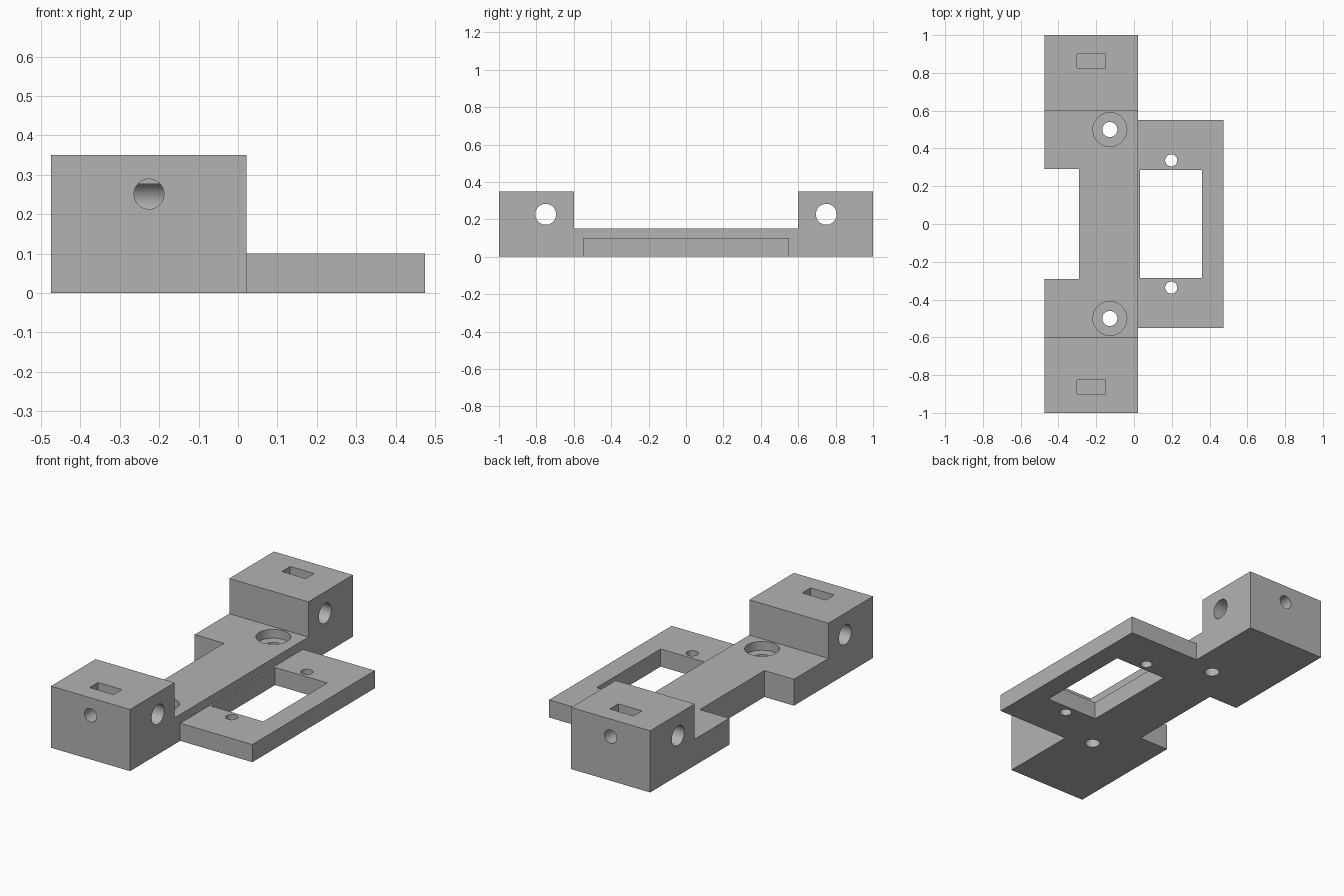
import bpy
import bmesh
from math import pi, radians
from mathutils import Matrix, Vector

cube = bpy.data.objects.get("Cube")
if cube:
    bpy.data.objects.remove(cube, do_unlink=True)

grey = bpy.data.materials.new("plain grey")
grey.use_nodes = True
GREY = (0.45, 0.45, 0.45, 1.0)
grey.diffuse_color = GREY
grey.node_tree.nodes["Principled BSDF"].inputs["Base Color"].default_value = GREY


def finish(name, bm):
    bmesh.ops.recalc_face_normals(bm, faces=bm.faces)
    mesh = bpy.data.meshes.new(name)
    bm.to_mesh(mesh)
    bm.free()
    mesh.materials.append(grey)
    obj = bpy.data.objects.new(name, mesh)
    bpy.context.collection.objects.link(obj)
    return obj


def box(name, low, high):
    low, high = Vector(low), Vector(high)
    bm = bmesh.new()
    matrix = Matrix.Translation((low + high) / 2) @ Matrix.Diagonal((high - low).to_4d())
    bmesh.ops.create_cube(bm, size=1, matrix=matrix)
    return finish(name, bm)


def rod(name, start, end, radius):
    start, end = Vector(start), Vector(end)
    axis = end - start
    turn = Vector((0, 0, 1)).rotation_difference(axis).to_matrix().to_4x4()
    bm = bmesh.new()
    bmesh.ops.create_cone(bm, cap_ends=True, segments=48, radius1=radius, radius2=radius,
                          depth=axis.length, matrix=Matrix.Translation((start + end) / 2) @ turn)
    return finish(name, bm)


def combine(target, tool, operation="DIFFERENCE"):
    tool.hide_render = True
    mod = target.modifiers.new(tool.name, "BOOLEAN")
    mod.operation = operation
    mod.solver = "EXACT"
    mod.object = tool
    bpy.context.view_layer.objects.active = target
    bpy.ops.object.modifier_apply(modifier=mod.name)
    bpy.data.objects.remove(tool, do_unlink=True)


LEFT, RIGHT, EDGE = -0.475, 0.022, 0.475

# Body: a low bridge between two tall end blocks, extruded across x
profile = [(-1, 0), (1, 0), (1, 0.35), (0.6, 0.35), (0.6, 0.15),
           (-0.6, 0.15), (-0.6, 0.35), (-1, 0.35)]
bm = bmesh.new()
face = bm.faces.new([bm.verts.new((LEFT, y, z)) for y, z in profile])
extruded = bmesh.ops.extrude_face_region(bm, geom=[face])["geom"]
bmesh.ops.translate(bm, vec=(RIGHT - LEFT, 0, 0),
                    verts=[v for v in extruded if isinstance(v, bmesh.types.BMVert)])
bracket = finish("mounting_bracket", bm)

# Thin side plate with its window, and the notch in the bridge
combine(bracket, box("side_plate", (-0.1, -0.55, 0), (EDGE, 0.55, 0.1)), "UNION")
combine(bracket, box("plate_window", (0.032, -0.287, -0.1), (0.36, 0.287, 0.3)))
combine(bracket, box("bridge_notch", (-0.6, -0.29, -0.1), (-0.29, 0.29, 0.5)))

# Holes and pockets, repeated at both ends
for s in (-1, 1):
    combine(bracket, rod("plate_hole", (0.197, s * 0.337, -0.1), (0.197, s * 0.337, 0.2), 0.032))
    combine(bracket, rod("screw_hole", (-0.128, s * 0.5, -0.1), (-0.128, s * 0.5, 0.3), 0.04))
    combine(bracket, rod("screw_recess", (-0.128, s * 0.5, 0.1), (-0.128, s * 0.5, 0.3), 0.09))
    combine(bracket, rod("cross_hole", (-0.6, s * 0.75, 0.227), (0.2, s * 0.75, 0.227), 0.056))
    near, far = sorted((s * 0.825, s * 0.9))
    combine(bracket, box("nut_pocket", (-0.302, near, 0.175), (-0.152, far, 0.5)))
    combine(bracket, rod("end_hole", (-0.226, s * 1.1, 0.251), (-0.226, s * 0.775, 0.251), 0.038))

bpy.ops.object.select_all(action="DESELECT")
bracket.select_set(True)
bpy.context.view_layer.objects.active = bracket
bpy.ops.object.shade_smooth_by_angle(angle=radians(30))
